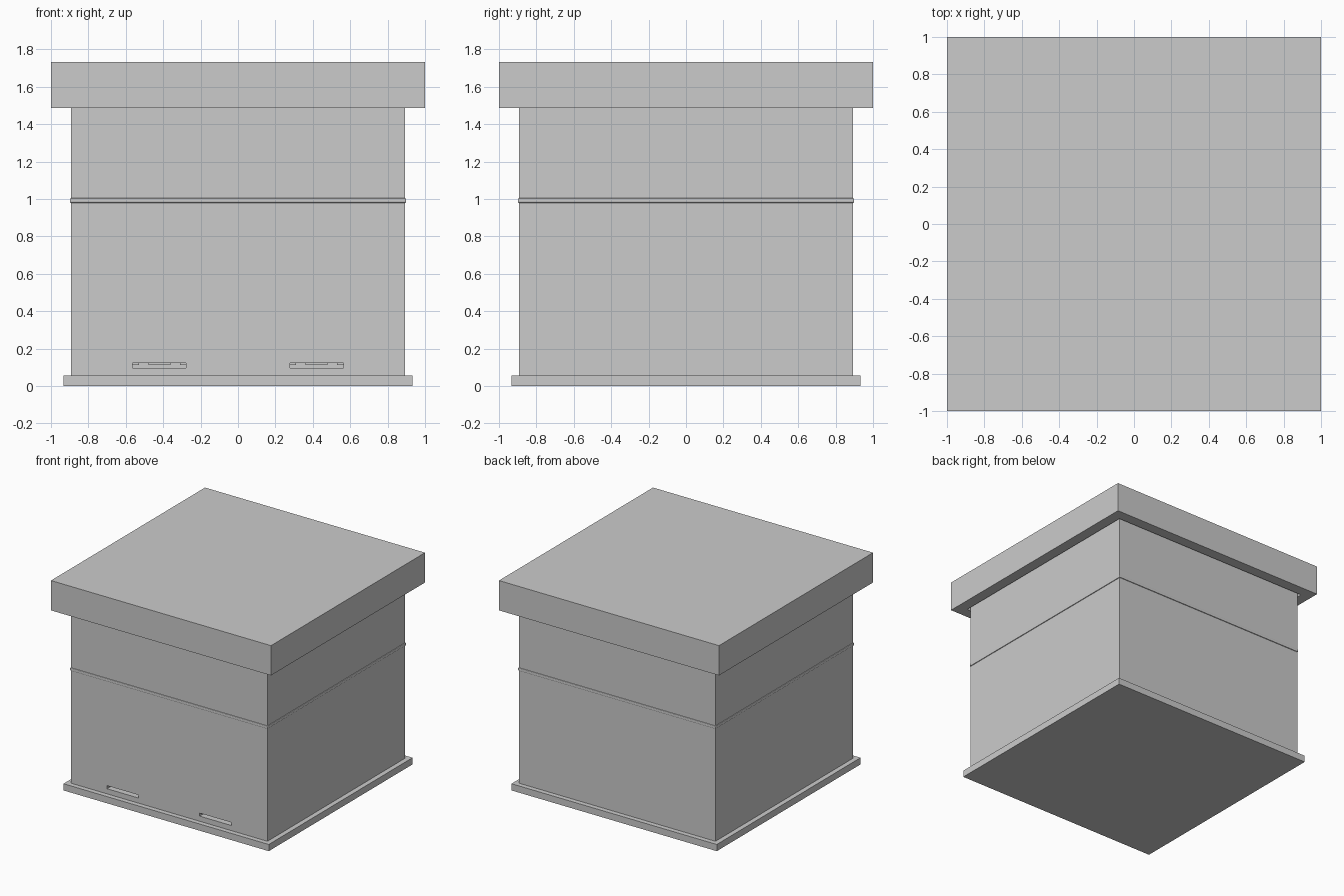
import bpy, bmesh

if "Cube" in bpy.data.objects:
    bpy.data.objects.remove(bpy.data.objects["Cube"])


def add_box(bm, x0, x1, y0, y1, z0, z1):
    v = [bm.verts.new((x, y, z)) for z in (z0, z1)
         for x, y in ((x0, y0), (x1, y0), (x1, y1), (x0, y1))]
    for f in ((3, 2, 1, 0), (4, 5, 6, 7), (0, 1, 5, 4),
              (1, 2, 6, 5), (2, 3, 7, 6), (3, 0, 4, 7)):
        bm.faces.new([v[i] for i in f])


def make(name, boxes):
    bm = bmesh.new()
    for b in boxes:
        add_box(bm, *b)
    me = bpy.data.meshes.new(name)
    bm.to_mesh(me)
    bm.free()
    ob = bpy.data.objects.new(name, me)
    bpy.context.collection.objects.link(ob)
    return ob


def square(h, z0, z1):
    return (-h, h, -h, h, z0, z1)


def cut(ob, cutter):
    m = ob.modifiers.new("cut", 'BOOLEAN')
    m.object = cutter
    m.solver = 'EXACT'
    cutter.hide_render = True
    cutter.hide_viewport = True


def frames(name, z0, z1):
    # ten hanging frames: top, bottom and side bars around a comb sheet
    for i in range(10):
        x = -0.756 + 0.168 * i
        w, L = 0.058, 0.76
        make(f"{name}_{i + 1}", [
            (x - w, x + w, -L, L, z0, z0 + 0.03),
            (x - w, x + w, -L, L, z1 - 0.04, z1),
            (x - w, x + w, -L, -L + 0.03, z0 + 0.03, z1 - 0.04),
            (x - w, x + w, L - 0.03, L, z0 + 0.03, z1 - 0.04),
            (x - 0.01, x + 0.01, -L + 0.03, L - 0.03, z0 + 0.03, z1 - 0.04)])


# Floor board
make("floor_board", [square(0.933, 0, 0.055)])

# Brood box: hollow, with two entrance slots in the front
brood = make("brood_box", [square(0.893, 0.055, 0.98)])
cut(brood, make("brood_cavity_cutter", [square(0.80, 0.03, 1.1)]))
cut(brood, make("entrance_cutter", [
    (-0.565, -0.277, -1.0, -0.7, 0.097, 0.122),
    (0.277, 0.565, -1.0, -0.7, 0.097, 0.122)]))
frames("brood_frame", 0.112, 0.95)

# Thin bevelled divider between the boxes
divider = make("divider_board", [square(0.899, 0.979, 1.004)])
b = divider.modifiers.new("bevel", 'BEVEL')
b.width = 0.006
b.segments = 2

# Upper box with its frames
upper = make("upper_box", [square(0.893, 1.003, 1.62)])
cut(upper, make("upper_cavity_cutter", [square(0.80, 0.9, 1.8)]))
frames("upper_frame", 1.06, 1.59)
make("inner_cover", [square(0.893, 1.62, 1.65)])

# Lid overlapping the upper box, hollow underneath
lid = make("lid", [square(1.0, 1.487, 1.732)])
cut(lid, make("lid_cavity_cutter", [square(0.912, 1.3, 1.66)]))
